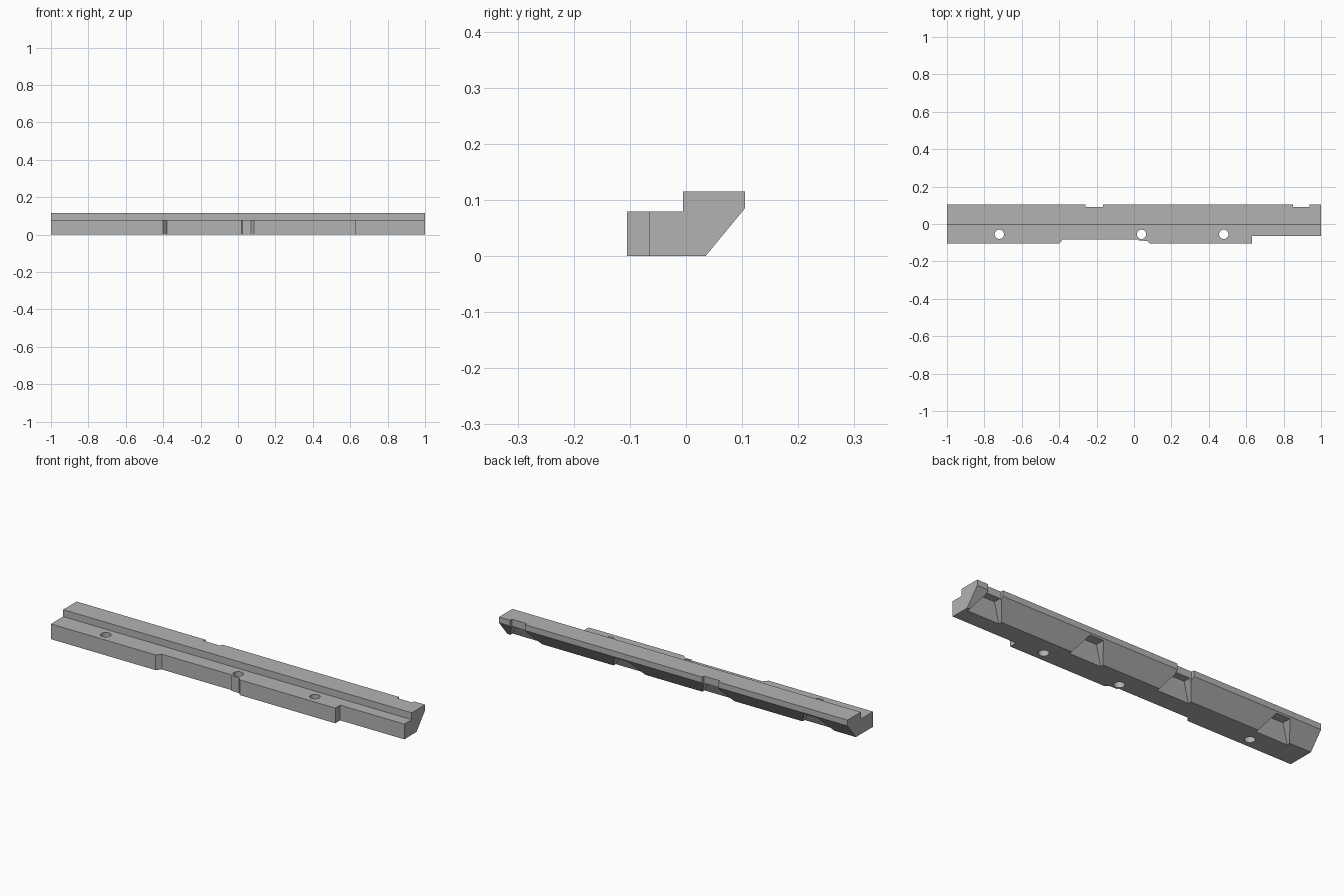
import bpy, bmesh
from mathutils import Vector

old = bpy.data.objects.get("Cube")
if old:
    bpy.data.objects.remove(old, do_unlink=True)

grey = bpy.data.materials.new("plain grey")
grey.use_nodes = True
colour = (0.45, 0.45, 0.45, 1)
grey.diffuse_color = colour
grey.node_tree.nodes["Principled BSDF"].inputs["Base Color"].default_value = colour


def make_object(name, bm):
    bmesh.ops.recalc_face_normals(bm, faces=bm.faces)
    mesh = bpy.data.meshes.new(name)
    bm.to_mesh(mesh)
    bm.free()
    mesh.materials.append(grey)
    obj = bpy.data.objects.new(name, mesh)
    bpy.context.collection.objects.link(obj)
    return obj


def prism(name, outline, direction):
    """Extrude a closed outline along a direction."""
    bm = bmesh.new()
    face = bm.faces.new([bm.verts.new(p) for p in outline])
    moved = bmesh.ops.extrude_face_region(bm, geom=[face])["geom"]
    verts = [v for v in moved if isinstance(v, bmesh.types.BMVert)]
    bmesh.ops.translate(bm, verts=verts, vec=Vector(direction))
    return make_object(name, bm)


def upright_cut(name, plan):
    return prism(name, [(x, y, -0.1) for x, y in plan], (0, 0, 0.4))


def flared_pocket(x):
    """Tapered recess under the sloping back, wider at the bottom."""
    bm = bmesh.new()
    for half, front, z in ((0.095, 0.015, -0.005), (0.038, 0.052, 0.078)):
        for side in (-1, 1):
            for y in (front, 0.2):
                bm.verts.new((x + side * half, y, z))
    bmesh.ops.convex_hull(bm, input=bm.verts)
    return make_object("pocket_cutter", bm)


def bolt_hole(x):
    bm = bmesh.new()
    bmesh.ops.create_cone(bm, cap_ends=True, segments=24, radius1=0.025,
                          radius2=0.025, depth=0.4)
    bmesh.ops.translate(bm, verts=bm.verts, vec=(x, -0.055, 0))
    return make_object("hole_cutter", bm)


# Stepped rail with a sloping lower back
section = [(-0.105, 0), (0.035, 0), (0.105, 0.085), (0.105, 0.115),
           (-0.005, 0.115), (-0.005, 0.079), (-0.105, 0.079)]
rail = prism("stepped_rail", [(-1, y, z) for y, z in section], (2, 0, 0))

# Shallow front relief and the narrower end
cutters = [
    upright_cut("front_relief_cutter", [
        (-0.42, -0.125), (-0.4, -0.105), (-0.38, -0.082), (0.02, -0.082),
        (0.025, -0.089), (0.07, -0.09), (0.085, -0.105), (0.1, -0.125)]),
    upright_cut("end_step_cutter", [
        (0.632, -0.2), (1.1, -0.2), (1.1, -0.065), (0.632, -0.065)]),
]

# Square notches in the back edge
for low, high in ((-0.26, -0.165), (0.85, 0.937)):
    cutters.append(upright_cut("back_notch_cutter", [
        (low, 0.09), (high, 0.09), (high, 0.2), (low, 0.2)]))

# Pockets and bolt holes
cutters += [flared_pocket(x) for x in (-0.785, -0.21, 0.3, 0.893)]
cutters += [bolt_hole(x) for x in (-0.72, 0.04, 0.48)]

bpy.context.view_layer.objects.active = rail
for cutter in cutters:
    cutter.hide_render = True
    cut = rail.modifiers.new("cut", "BOOLEAN")
    cut.operation = "DIFFERENCE"
    cut.solver = "EXACT"
    cut.object = cutter
    bpy.ops.object.modifier_apply(modifier=cut.name)
    bpy.data.objects.remove(cutter, do_unlink=True)
